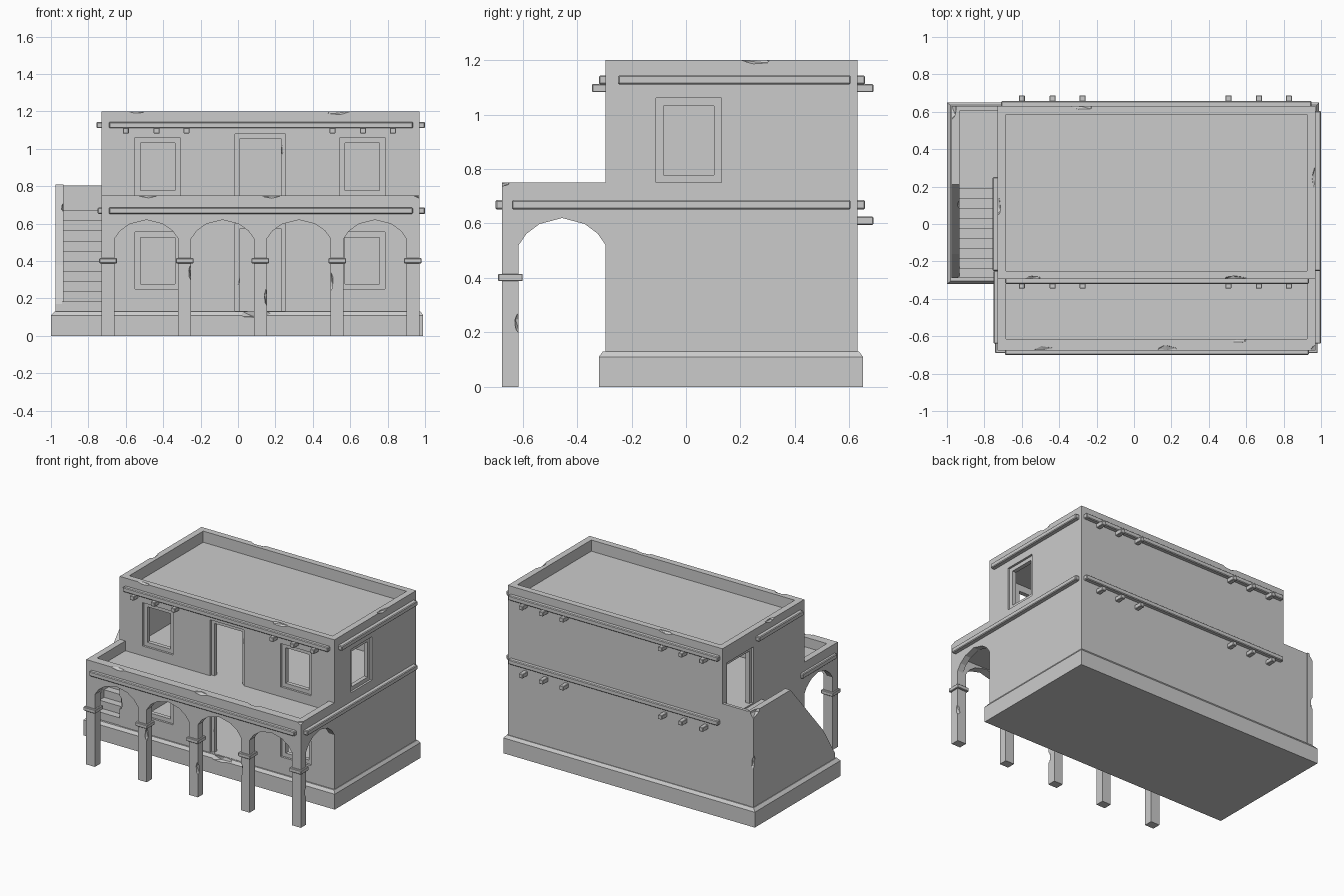
import bpy, bmesh, random
from mathutils import Matrix, Euler

if "Cube" in bpy.data.objects:
    bpy.data.objects.remove(bpy.data.objects["Cube"])

random.seed(4)


def finish(name, bm):
    bmesh.ops.recalc_face_normals(bm, faces=bm.faces[:])
    me = bpy.data.meshes.new(name)
    bm.to_mesh(me)
    bm.free()
    ob = bpy.data.objects.new(name, me)
    bpy.context.collection.objects.link(ob)
    return ob


def box(name, x, y, z, bevel=0.0):
    bm = bmesh.new()
    bmesh.ops.create_cube(bm, size=1)
    for v in bm.verts:
        v.co = [r[0] if c < 0 else r[1] for r, c in zip((x, y, z), v.co)]
    if bevel:
        bmesh.ops.bevel(bm, geom=bm.edges[:], offset=bevel, segments=1, affect='EDGES')
    return finish(name, bm)


def extrude(name, pts, axis, a, b):
    """Extrude a 2D profile (u, z) along x or y from a to b."""
    bm = bmesh.new()
    put = (lambda u, z, d: (d, u, z)) if axis == 'x' else (lambda u, z, d: (u, d, z))
    lo = [bm.verts.new(put(u, z, a)) for u, z in pts]
    hi = [bm.verts.new(put(u, z, b)) for u, z in pts]
    bm.faces.new(lo)
    bm.faces.new(hi)
    n = len(pts)
    for i in range(n):
        j = (i + 1) % n
        bm.faces.new((lo[i], lo[j], hi[j], hi[i]))
    return finish(name, bm)


def cut(ob, cutter):
    m = ob.modifiers.new("cut", 'BOOLEAN')
    m.operation = 'DIFFERENCE'
    m.solver = 'EXACT'
    m.object = cutter
    cutter.hide_render = True
    bpy.context.view_layer.update()
    me = bpy.data.meshes.new_from_object(ob.evaluated_get(bpy.context.evaluated_depsgraph_get()))
    ob.modifiers.clear()
    ob.data = me
    bpy.data.objects.remove(cutter)


def chip(ob, spots):
    """Knock small faceted chips out of edges: (location, size)."""
    for loc, size in spots:
        bm = bmesh.new()
        bmesh.ops.create_icosphere(bm, subdivisions=1, radius=1)
        rot = Euler([random.uniform(-.15, .15) for _ in range(3)]).to_matrix().to_4x4()
        bm.transform(Matrix.Translation(loc) @ rot @ Matrix.Diagonal((*size, 1)))
        cut(ob, finish("chip_cutter", bm))


X0, X1, Y0, Y1 = -0.73, 0.97, -0.295, 0.63   # main walls
T = 0.045                                    # wall thickness
IX, IY = (X0 + T, X1 - T), (Y0 + T, Y1 - T)

# Plinth with sloping top edge
base = box("plinth", (-1, 0.99), (-0.32, 0.65), (0, 0.11))
bm = bmesh.new()
bm.from_mesh(base.data)
top = [f for f in bm.faces if f.normal.z > 0.9]
new = bmesh.ops.extrude_face_region(bm, geom=top)
for v in [g for g in new['geom'] if isinstance(g, bmesh.types.BMVert)]:
    v.co.z = 0.13
    v.co.x += 0.02 if v.co.x < 0 else -0.015
    v.co.y += 0.015 if v.co.y < 0 else -0.015
bmesh.ops.delete(bm, geom=[f for f in top if f.is_valid], context='FACES_ONLY')
bm.to_mesh(base.data)
bm.free()
chip(base, [((0.1, -0.33, 0.125), (0.1, 0.04, 0.03))])

# Hollow two-storey body with roof recess
body = box("house_walls", (X0, X1), (Y0, Y1), (0.05, 1.2))
for z in ((0.132, 0.62), (0.68, 1.08), (1.12, 1.3)):
    cut(body, box("room_cutter", IX, IY, z))


def opening(side, u, z, rim, sill):
    """Shallow recess plus a smaller through hole."""
    s = rim if sill else 0
    u2, z2 = (u[0] + rim, u[1] - rim), (z[0] + s, z[1] - rim)
    if side == 'front':
        cut(body, box("recess", u, (Y0 - .05, Y0 + .015), z))
        cut(body, box("hole", u2, (Y0 - .05, Y0 + T + .02), z2))
    else:
        w, d = (X1, 1) if side == 'right' else (X0, -1)
        cut(body, box("recess", sorted((w + .05 * d, w - .015 * d)), u, z))
        cut(body, box("hole", sorted((w + .05 * d, w - (T + .02) * d)), u2, z2))


for zw, zd in (((0.25, 0.555), (0.132, 0.6)), ((0.75, 1.06), (0.68, 1.08))):
    opening('front', (-0.55, -0.31), zw, 0.028, True)
    opening('front', (0.545, 0.785), zw, 0.028, True)
    opening('front', (-0.015, 0.255), zd, 0.025, False)
opening('right', (-0.11, 0.13), (0.75, 1.06), 0.028, True)
opening('left', (0.28, 0.58), (0.68, 1.08), 0.025, False)
chip(body, [((0.55, Y0, 1.205), (0.08, 0.02, 0.022)), ((-0.55, Y0, 1.205), (0.06, 0.02, 0.015)),
            ((-0.28, Y1, 1.205), (0.07, 0.02, 0.02)), ((X1, 0.25, 1.205), (0.02, 0.07, 0.02)),
            ((X0, 0.1, 1.205), (0.02, 0.06, 0.02)), ((0.235, Y0, 1.0), (0.012, 0.02, 0.05)),
            ((0.01, Y0, 0.3), (0.015, 0.02, 0.06)), ((X0, Y0, 0.3), (0.02, 0.02, 0.06))])


# Arcade: front wall with four arches, then one arch each side
def arch(a, b):
    half = [(0, .52), (.09, .562), (.24, .598), (.5, .62)]
    full = half + [(1 - t, z) for t, z in reversed(half[:-1])]
    return [(a + t * (b - a), z) for t, z in full]


cols = [-0.695, -0.285, 0.12, 0.53, 0.935]
YF, YB, R = -0.675, -0.615, 0.035
pts = [(cols[0] - R, 0)]
for a, b in zip(cols, cols[1:]):
    pts += [(a + R, 0)] + arch(a + R, b - R) + [(b - R, 0)]
pts += [(cols[-1] + R, 0), (cols[-1] + R, 0.75), (cols[0] - R, 0.75)]
arcade = extrude("arcade_front", pts, 'y', YF, YB)
chip(arcade, [((-0.25, YF, 0.34), (0.015, 0.02, 0.05)), ((0.155, YF, 0.2), (0.015, 0.02, 0.05)),
              ((0.495, YF, 0.29), (0.015, 0.02, 0.06)), ((0.97, YB, 0.23), (0.02, 0.015, 0.04)),
              ((-0.48, YF, 0.755), (0.06, 0.025, 0.018)), ((0.18, YF, 0.755), (0.06, 0.03, 0.02)),
              ((0.55, YB, 0.755), (0.06, 0.02, 0.018)), ((0.97, YF, 0.755), (0.03, 0.03, 0.02))])
side = arch(YB, Y0) + [(Y0, 0.75), (YB, 0.75)]
extrude("arcade_left", side, 'x', X0, IX[0])
extrude("arcade_right", side, 'x', IX[1], X1)
box("terrace_floor", (X0 + .03, X1 - .03), (YB - .01, Y0 + .01), (0.622, 0.68))
for c in cols:
    box("column_capital", (c - 0.047, c + 0.047), (-0.69, -0.60), (0.388, 0.415), 0.003)

# Long timber ledges around both storeys
BV = 0.005
for z, yf, yr in ((1.11, Y0, -0.25), (0.652, YF, -0.64)):
    h = (z, z + 0.034)
    box("ledge_front", (-0.69, 0.935), (yf - 0.025, yf + .01), h, BV)
    box("ledge_back", (-0.71, 0.95), (Y1 - .01, Y1 + 0.028), h, BV)
    box("ledge_right", (X1 - .01, 1.0), (yr, 0.605), h, BV)
box("ledge_left_upper", (-0.757, X0 + .01), (-0.25, 0.25), (1.11, 1.144), BV)
box("ledge_left_lower", (-0.75, X0 + .01), (-0.64, -0.25), (0.652, 0.686), BV)

# Projecting beam ends
for x in (-0.6, -0.435, -0.275, 0.505, 0.668, 0.828):
    bx = (x - 0.016, x + 0.016)
    box("beam_end_front", bx, (-0.345, Y0 + .01), (1.082, 1.112), 0.003)
    box("beam_end_back_upper", bx, (Y1 - .01, 0.688), (1.082, 1.112), 0.003)
    box("beam_end_back_lower", bx, (Y1 - .01, 0.688), (0.595, 0.625), 0.003)

# Side staircase rising to a landing at the upper left door
n, ya, yb, za, zb = 10, -0.29, 0.24, 0.13, 0.67
steps = [(ya, 0.12)]
for i in range(n):
    y = ya + i * (yb - ya) / n
    steps += [(y, za + i * (zb - za) / n), (y, za + (i + 1) * (zb - za) / n)]
steps = steps[:1] + steps[2:] + [(0.61, zb), (0.61, 0.12)]
extrude("stair_steps", steps, 'x', -0.94, X0 + .01)

# Stair outer wall and back wall
wall = extrude("stair_side_wall", [(-0.29, 0.12), (-0.29, 0.17), (-0.16, 0.38), (0.21, 0.81),
                                   (Y1, 0.81), (Y1, 0.12)], 'x', -0.975, -0.932)
chip(wall, [((-0.975, Y1, 0.815), (0.03, 0.09, 0.05)), ((-0.975, Y1, 0.45), (0.015, 0.015, 0.06)),
            ((-0.932, 0.1, 0.69), (0.012, 0.05, 0.03))])
box("stair_back_wall", (-0.935, X0 + .01), (0.605, Y1 - .003), (0.12, 0.805))
